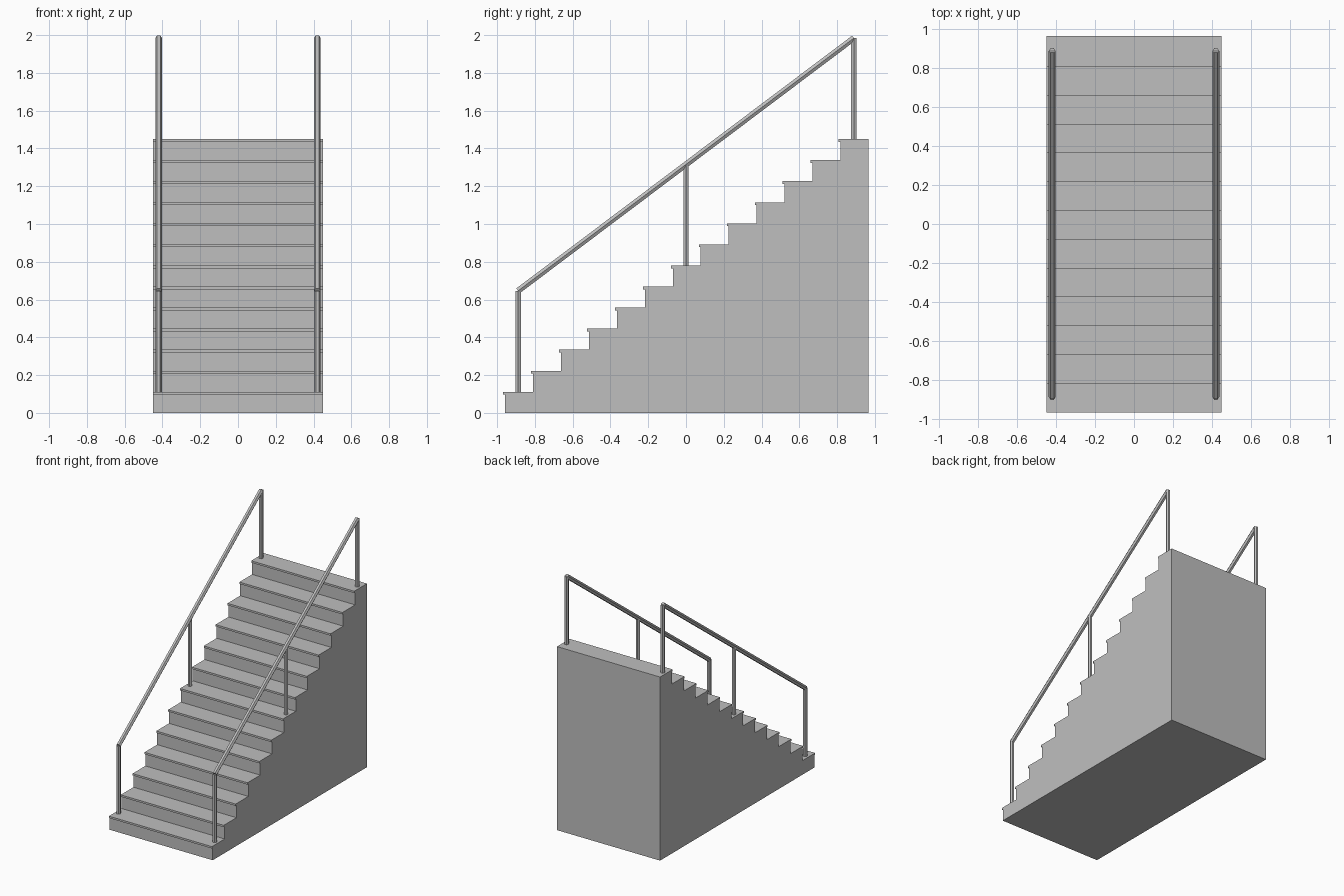
import bpy, bmesh, math
from mathutils import Vector, Matrix

cube = bpy.data.objects.get("Cube")
if cube:
    bpy.data.objects.remove(cube, do_unlink=True)

STEPS, RISE, RUN = 13, 0.1115, 0.148
HALF_W, BACK = 0.45, 0.966
FRONT = BACK - STEPS * RUN
NOSE, NOSE_T = 0.01, 0.015
RAIL_X, POST_Y, POST_H = 0.42, 0.889, 0.535

grey = bpy.data.materials.new("light_grey")
grey.use_nodes = True
colour = (0.52, 0.52, 0.52, 1)
grey.diffuse_color = colour
grey.node_tree.nodes["Principled BSDF"].inputs["Base Color"].default_value = colour


def finish(name, bm):
    bmesh.ops.recalc_face_normals(bm, faces=bm.faces)
    mesh = bpy.data.meshes.new(name)
    bm.to_mesh(mesh)
    bm.free()
    mesh.materials.append(grey)
    ob = bpy.data.objects.new(name, mesh)
    bpy.context.collection.objects.link(ob)
    return ob


def hex_bar(name, start, end, radius):
    """Six-sided bar whose corners point sideways along x."""
    axis = (end - start).normalized()
    side = Vector((1, 0, 0))
    frame = Matrix((side, axis.cross(side), axis)).transposed().to_4x4()
    frame.translation = (start + end) / 2
    bm = bmesh.new()
    bmesh.ops.create_cone(bm, cap_ends=True, segments=6, radius1=radius,
                          radius2=radius, depth=(end - start).length)
    # Turn the ring so that a corner lies on the x axis
    corner = max(bm.verts, key=lambda v: v.co.x).co
    turn = Matrix.Rotation(-math.atan2(corner.y, corner.x), 4, 'Z')
    bmesh.ops.transform(bm, matrix=frame @ turn, verts=bm.verts)
    return finish(name, bm)


# Solid staircase: stepped side profile with overhanging nosings, extruded in x
profile = [(BACK, 0), (FRONT, 0)]
for i in range(STEPS):
    y, top = FRONT + i * RUN, (i + 1) * RISE
    profile += [(y, top - NOSE_T), (y - NOSE, top - NOSE_T), (y - NOSE, top)]
    profile.append((min(y + RUN, BACK), top))
bm = bmesh.new()
side_face = bm.faces.new([bm.verts.new((-HALF_W, y, z)) for y, z in profile])
wall = bmesh.ops.extrude_face_region(bm, geom=[side_face])["geom"]
bmesh.ops.translate(bm, vec=(2 * HALF_W, 0, 0),
                    verts=[v for v in wall if isinstance(v, bmesh.types.BMVert)])
finish("staircase", bm)

# Handrails, each on three posts
for label, x in (("left", RAIL_X), ("right", -RAIL_X)):
    for place, y, step in (("front", -POST_Y, 1), ("middle", 0, 7), ("back", POST_Y, 13)):
        foot = Vector((x, y, step * RISE))
        hex_bar(f"{label}_{place}_post", foot, foot + Vector((0, 0, POST_H)), 0.0165)
    hex_bar(f"{label}_handrail", Vector((x, -POST_Y, RISE + POST_H)),
            Vector((x, POST_Y, STEPS * RISE + POST_H)), 0.018)
